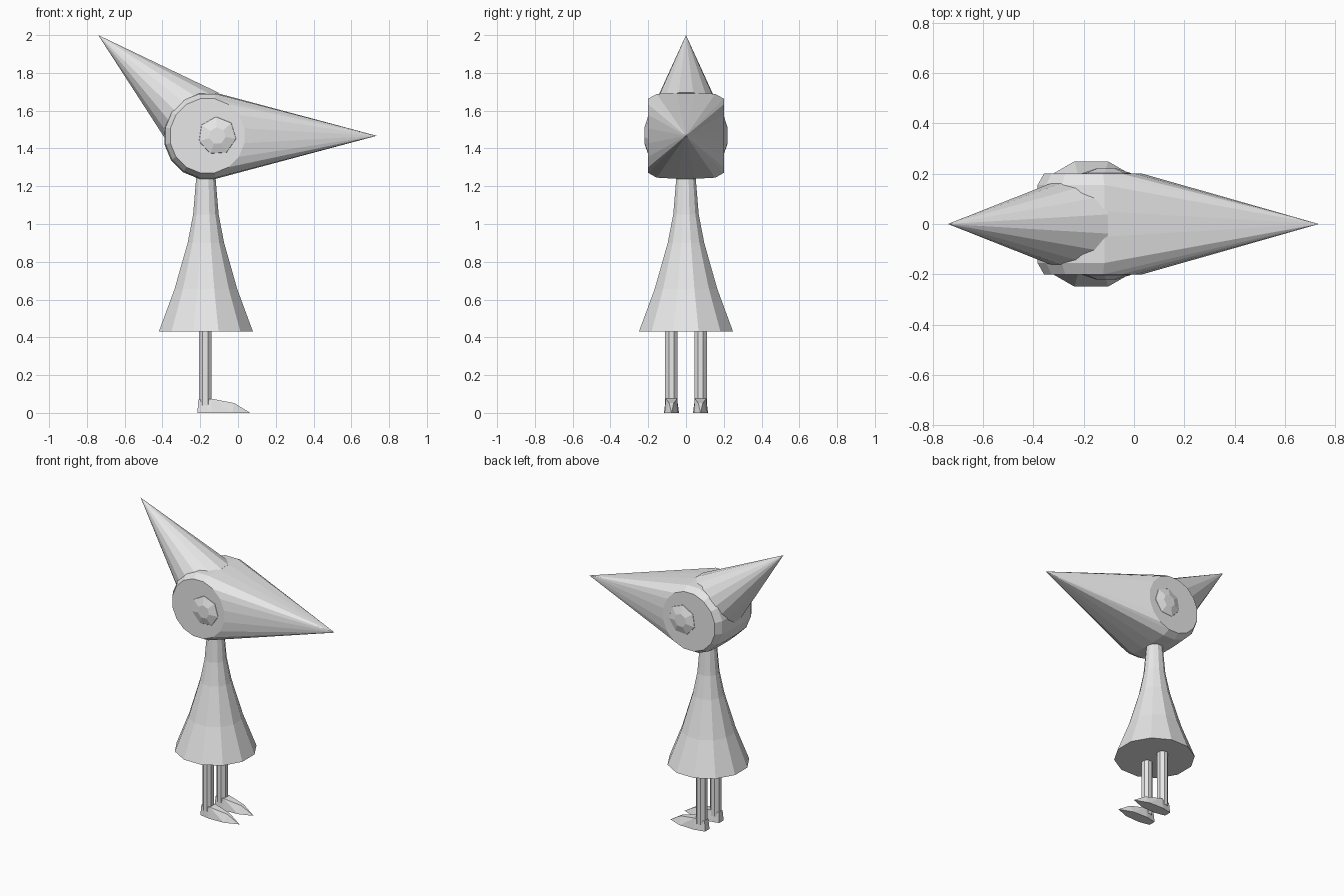
import bpy, bmesh
from math import cos, sin, pi
from mathutils import Vector

if "Cube" in bpy.data.objects:
    bpy.data.objects.remove(bpy.data.objects["Cube"], do_unlink=True)

GREY = (0.8, 0.8, 0.8, 1)
mat = bpy.data.materials.new("plain_grey")
mat.use_nodes = True
mat.diffuse_color = GREY
mat.node_tree.nodes["Principled BSDF"].inputs["Base Color"].default_value = GREY


def finish(name, bm):
    bmesh.ops.recalc_face_normals(bm, faces=bm.faces)
    mesh = bpy.data.meshes.new(name)
    bm.to_mesh(mesh)
    bm.free()
    mesh.materials.append(mat)
    obj = bpy.data.objects.new(name, mesh)
    bpy.context.collection.objects.link(obj)
    return obj


def loft(name, origin, axis, side, profile, sides):
    """Rings of (distance along axis, radius), capped at both ends."""
    origin, axis, side = Vector(origin), Vector(axis).normalized(), Vector(side).normalized()
    other = axis.cross(side)
    bm = bmesh.new()
    rings = []
    for d, r in profile:
        ring = []
        for i in range(sides):
            a = 2 * pi * (i + 0.5) / sides
            ring.append(bm.verts.new(origin + axis * d + (side * cos(a) + other * sin(a)) * r))
        rings.append(ring)
    for low, high in zip(rings, rings[1:]):
        for i in range(sides):
            j = (i + 1) % sides
            bm.faces.new((low[i], low[j], high[j], high[i]))
    bm.faces.new(rings[0])
    bm.faces.new(rings[-1])
    bmesh.ops.remove_doubles(bm, verts=bm.verts, dist=0.0001)
    return finish(name, bm)


def hull(name, points):
    bm = bmesh.new()
    for p in points:
        bm.verts.new(p)
    out = bmesh.ops.convex_hull(bm, input=bm.verts)
    bmesh.ops.delete(bm, geom=[v for v in out["geom_interior"] if isinstance(v, bmesh.types.BMVert)],
                     context='VERTS')
    bmesh.ops.dissolve_limit(bm, angle_limit=0.01, verts=bm.verts, edges=bm.edges)
    return finish(name, bm)


# Flared dress with a narrow neck
CX, HEAD_Z = -0.17, 1.467
loft("dress", (CX, 0, 0), (0, 0, 1), (1, 0, 0),
     [(0.43, 0.258), (0.655, 0.172), (0.9, 0.1), (1.05, 0.07), (1.28, 0.05)], 12)

# Drum-shaped head drawn out into a long beak
points = [(0.735, 0, HEAD_Z)]
for y, r in [(0.2, 0.2), (0.155, 0.226), (0.05, 0.232)]:
    for s in (-1, 1):
        for i in range(16):
            a = 2 * pi * (i + 0.5) / 16
            points.append((-0.162 + r * cos(a), s * y, HEAD_Z + r * sin(a)))
hull("head_with_beak", points)

# Pointed crest sweeping up and back
loft("crest", (-0.74, 0, 2), (0.75, 0, -0.66), (0, 1, 0), [(0, 0), (0.68, 0.196)], 16)

for s, word in ((1, "left"), (-1, "right")):
    # Low faceted eye on each side of the head
    loft(word + "_eye", (-0.11, s * 0.19, HEAD_Z), (0, s, 0), (1, 0, 0.3),
         [(0, 0.108), (0.012, 0.1), (0.03, 0.045)], 7)
    # Thin leg
    y = s * 0.077
    loft(word + "_leg", (-0.173, y, 0), (0, 0, 1), (1, 0, 0), [(0.04, 0.036), (0.5, 0.036)], 8)
    # Pointed foot
    foot = [(0.065, y, 0)]
    for t in (-1, 1):
        foot += [(-0.215, y + t * 0.025, 0), (-0.21, y + t * 0.02, 0.07),
                 (-0.14, y + t * 0.04, 0), (-0.14, y + t * 0.03, 0.075),
                 (-0.03, y + t * 0.036, 0), (-0.02, y + t * 0.012, 0.052)]
    hull(word + "_foot", foot)
